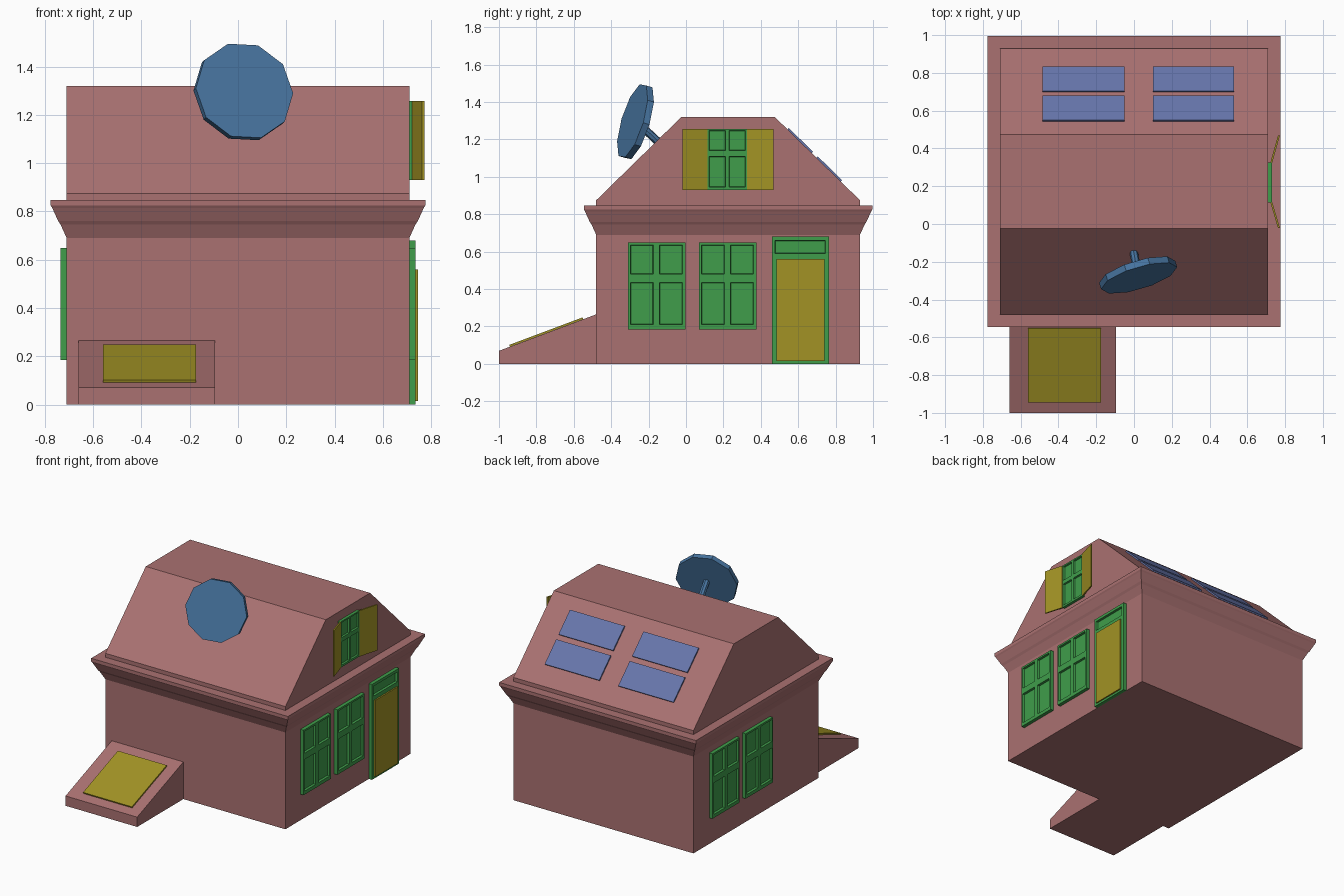
import bpy, bmesh, math
from mathutils import Vector, Matrix

cube = bpy.data.objects.get("Cube")
if cube:
    bpy.data.objects.remove(cube, do_unlink=True)


def material(name, rgb):
    m = bpy.data.materials.new(name)
    m.use_nodes = True
    m.diffuse_color = (*rgb, 1)
    m.node_tree.nodes["Principled BSDF"].inputs["Base Color"].default_value = (*rgb, 1)
    return m


ROSE = material("rose_wall", (0.40, 0.165, 0.165))
GREEN = material("green_frame", (0.05, 0.34, 0.07))
YELLOW = material("mustard_panel", (0.36, 0.29, 0.018))
BLUE = material("dish_blue", (0.065, 0.18, 0.36))
SOLAR = material("solar_lavender", (0.135, 0.18, 0.41))


def finish(name, bm, mat, recalc=True):
    if recalc:
        bmesh.ops.recalc_face_normals(bm, faces=bm.faces)
    mesh = bpy.data.meshes.new(name)
    bm.to_mesh(mesh)
    bm.free()
    mesh.materials.append(mat)
    ob = bpy.data.objects.new(name, mesh)
    bpy.context.collection.objects.link(ob)
    return ob


def prism(name, points, sweep, mat):
    """Closed outline swept along a vector."""
    bm = bmesh.new()
    face = bm.faces.new([bm.verts.new(p) for p in points])
    res = bmesh.ops.extrude_face_region(bm, geom=[face], use_keep_orig=True)
    moved = [g for g in res["geom"] if isinstance(g, bmesh.types.BMVert)]
    bmesh.ops.translate(bm, verts=moved, vec=sweep)
    return finish(name, bm, mat)


def side_prism(name, yz, x0, x1, mat):
    """Outline in the side plane, swept across x."""
    return prism(name, [(x0, y, z) for y, z in yz], (x1 - x0, 0, 0), mat)


def slab(name, a, b, thick, x0, x1, mat):
    """Thin plate lying on the slope from a to b."""
    a, b = Vector(a), Vector(b)
    d = (b - a).normalized()
    n = Vector((-d.y, d.x)) * thick
    return side_prism(name, [a, b, b + n, a + n], x0, x1, mat)


def framed_panel(name, ys, zs, side, depth):
    """Frame on a side wall; odd grid cells become recessed panes."""
    bm = bmesh.new()
    x = side * (HALF + depth)
    grid = [[bm.verts.new((x, y, z)) for z in zs] for y in ys]
    panes = []
    for i in range(len(ys) - 1):
        for j in range(len(zs) - 1):
            ring = [grid[i][j], grid[i + 1][j], grid[i + 1][j + 1], grid[i][j + 1]]
            f = bm.faces.new(ring if side > 0 else ring[::-1])
            if i % 2 and j % 2:
                panes.append(f)
    bm.normal_update()
    rim = [e for e in bm.edges if e.is_boundary]
    bmesh.ops.inset_individual(bm, faces=panes, thickness=0.004, depth=-depth * 0.6)
    res = bmesh.ops.extrude_edge_only(bm, edges=rim)
    back = [g for g in res["geom"] if isinstance(g, bmesh.types.BMVert)]
    bmesh.ops.translate(bm, verts=back, vec=(-side * depth, 0, 0))
    return finish(name, bm, GREEN)


# Walls with a flared cornice: rectangular rings stacked by offset and height
HALF, FRONT, BACK = 0.71, -0.48, 0.93
bm = bmesh.new()
rings = []
for off, z in [(0, 0), (0, 0.69), (0.025, 0.745), (0.035, 0.76),
               (0.06, 0.815), (0.066, 0.825), (0.066, 0.847)]:
    x, f, b = HALF + off, FRONT - off, BACK + off
    rings.append([bm.verts.new(p) for p in
                  [(-x, f, z), (x, f, z), (x, b, z), (-x, b, z)]])
for lo, hi in zip(rings, rings[1:]):
    for i in range(4):
        j = (i + 1) % 4
        bm.faces.new([lo[i], lo[j], hi[j], hi[i]])
bm.faces.new(rings[0][::-1])
bm.faces.new(rings[-1])
finish("walls_and_cornice", bm, ROSE)

# Flat-topped gable roof
side_prism("roof", [(FRONT, 0.845), (FRONT, 0.875), (-0.025, 1.32), (0.475, 1.32),
                    (BACK, 0.875), (BACK, 0.845)], -HALF, HALF, ROSE)

# Cellar entrance and its sloping hatch
side_prism("cellar_entrance", [(-1, 0), (-1, 0.07), (FRONT, 0.265), (FRONT, 0)],
           -0.66, -0.095, ROSE)
slab("cellar_hatch", (-0.942, 0.092), (-0.55, 0.239), 0.01, -0.56, -0.175, YELLOW)

# Four-pane ground floor windows
for side, starts in ((1, (-0.31, 0.07)), (-1, (0.07, 0.445))):
    for k, y in enumerate(starts):
        framed_panel(f"{'left' if side > 0 else 'right'}_window_{k + 1}",
                     [y + d for d in (0, 0.012, 0.135, 0.167, 0.291, 0.307)],
                     [0.185, 0.21, 0.435, 0.48, 0.635, 0.648], side, 0.025)

# Door with a transom pane
framed_panel("door_frame", [0.46, 0.475, 0.745, 0.765], [0, 0.59, 0.66, 0.68], 1, 0.025)
side_prism("door", [(0.485, 0.015), (0.74, 0.015), (0.74, 0.56), (0.485, 0.56)],
           0.72, 0.745, YELLOW)

# Gable window with open shutters
framed_panel("gable_window", [0.115, 0.123, 0.212, 0.23, 0.317, 0.325],
             [0.93, 0.945, 1.11, 1.14, 1.247, 1.257], 1, 0.02)
for name, y0, y1 in (("front", 0.115, -0.02), ("back", 0.325, 0.468)):
    prism(f"{name}_shutter", [(0.722, y0, 0.93), (0.732, y0, 0.93),
                              (0.772, y1, 0.93), (0.762, y1, 0.93)],
          (0, 0, 0.327), YELLOW)

# Solar panels on the back slope
def roof_point(y):
    return (y, 1.32 - (y - 0.475) * 0.445 / 0.455)


for x0, x1 in ((-0.485, -0.05), (0.1, 0.53)):
    for y0, y1 in ((0.543, 0.672), (0.698, 0.828)):
        slab("solar_panel", roof_point(y0), roof_point(y1), 0.01, x0, x1, SOLAR)


def cylinder(name, start, end, radius, sides, spin, mat):
    start, end = Vector(start), Vector(end)
    axis = end - start
    turn = axis.to_track_quat("Z", "Y").to_matrix().to_4x4()
    bm = bmesh.new()
    bmesh.ops.create_cone(bm, cap_ends=True, segments=sides, radius1=radius,
                          radius2=radius, depth=axis.length,
                          matrix=Matrix.Translation((start + end) / 2) @ turn
                          @ Matrix.Rotation(math.radians(spin), 4, "Z"))
    return finish(name, bm, mat)


# Ten-sided dish on a short arm
centre = Vector((0.022, -0.27, 1.295))
facing = Vector((0.28, -0.92, 0.28)).normalized() * 0.018
cylinder("dish", centre - facing, centre + facing, 0.21, 10, 15, BLUE)
cylinder("dish_arm", centre - facing * 0.5, (-0.005, -0.13, 1.17), 0.022, 8, 0, BLUE)
